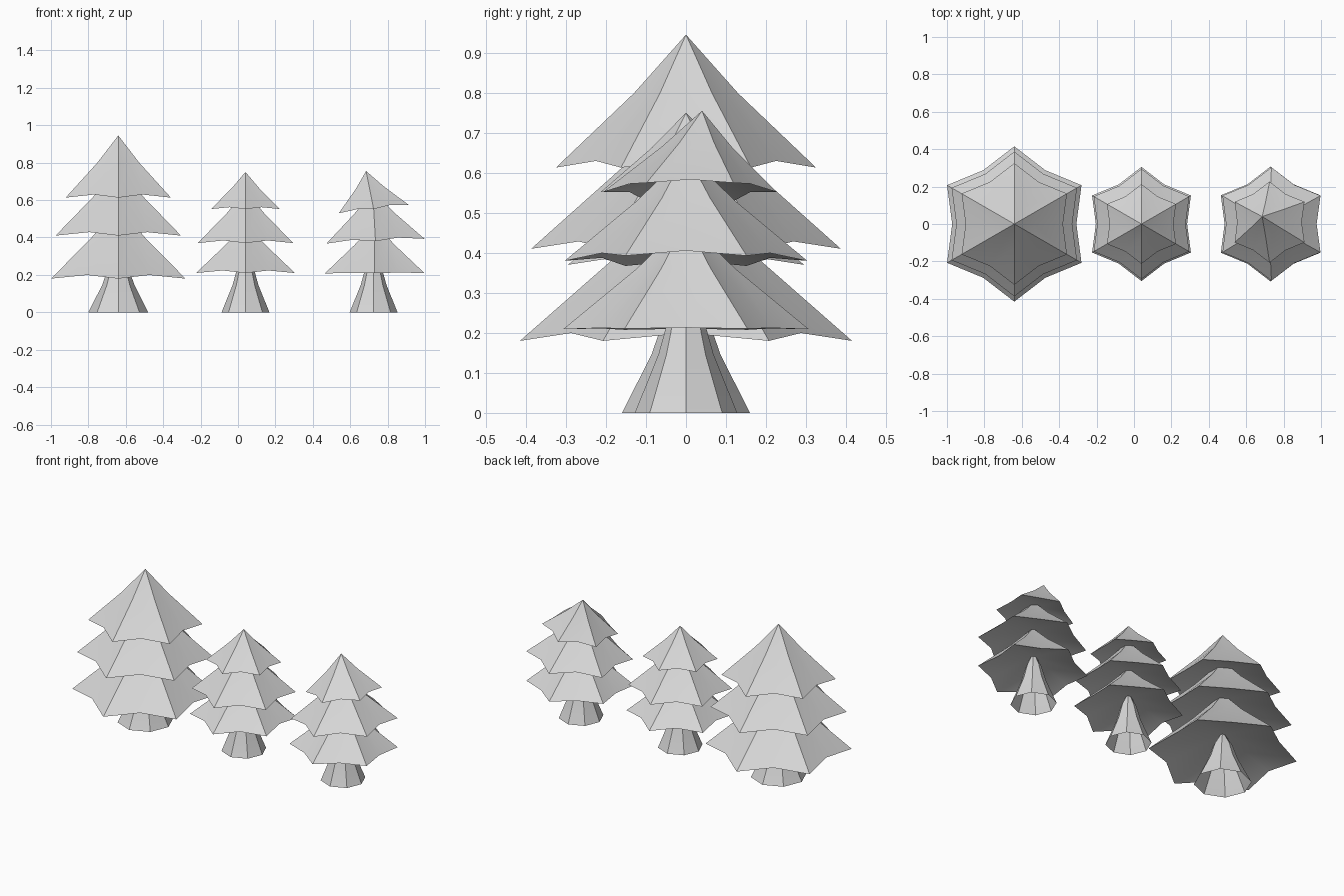
import bpy
import bmesh
from math import cos, sin, radians, tau
from mathutils import Vector, Matrix

cube = bpy.data.objects.get("Cube")
if cube:
    bpy.data.objects.remove(cube)

PALE_GREY = (0.68, 0.68, 0.68, 1)
material = bpy.data.materials.new("pale_grey")
material.use_nodes = True
material.diffuse_color = PALE_GREY
material.node_tree.nodes["Principled BSDF"].inputs["Base Color"].default_value = PALE_GREY


def finish(name, bm, angle):
    bmesh.ops.recalc_face_normals(bm, faces=bm.faces)
    mesh = bpy.data.meshes.new(name)
    bm.to_mesh(mesh)
    bm.free()
    mesh.materials.append(material)
    obj = bpy.data.objects.new(name, mesh)
    bpy.context.collection.objects.link(obj)
    bpy.ops.object.select_all(action="DESELECT")
    obj.select_set(True)
    bpy.context.view_layer.objects.active = obj
    bpy.ops.object.shade_smooth_by_angle(angle=radians(angle))


def skin(bm, rings, tip):
    """Join rings of points with quads, close them at a tip, return the first ring."""
    rings = [[bm.verts.new(p) for p in ring] for ring in rings]
    tip = bm.verts.new(tip)
    count = len(rings[0])
    for i in range(count):
        j = (i + 1) % count
        for low, high in zip(rings, rings[1:]):
            bm.faces.new((low[i], low[j], high[j], high[i]))
        bm.faces.new((rings[-1][i], rings[-1][j], tip))
    return rings[0]


def branch_tier(name, centre, radius, apex, tilt=0, lift=0.05):
    """Six-pointed skirt of needles with a shallow hollow underneath."""
    centre, apex = Vector(centre), Vector(apex)
    height = apex.z - centre.z
    turn = Matrix.Rotation(radians(-tilt), 3, "Y")

    def ring(r, valley, rise, raised):
        base = centre.lerp(apex, rise)
        points = []
        for k in range(12):
            a = tau * k / 12
            # odd steps are points, even steps are valleys
            reach, up = (r, 0) if k % 2 else (r * valley, raised)
            points.append(base + turn @ Vector((reach * cos(a), reach * sin(a), up)))
        return points

    bm = bmesh.new()
    rim = skin(bm, [ring(radius, 0.8, 0, height * lift),
                    ring(radius * 0.4, 0.83, 0.56, 0)], apex)
    # underside rises gently from the rim to the middle
    hollow = bm.verts.new(centre.lerp(apex, 0.33))
    for i in range(12):
        bm.faces.new((rim[i - 1], rim[i], hollow))
    finish(name, bm, 28)


def trunk(name, x, radius, height):
    """Flared eight-sided trunk, tapering away inside the lowest branches."""
    def ring(r, z):
        return [(x + r * cos(tau * k / 8), r * sin(tau * k / 8), z) for k in range(8)]

    bm = bmesh.new()
    skin(bm, [ring(radius, 0), ring(radius * 0.54, height * 0.44),
              ring(radius * 0.34, height * 0.72)], (x, 0, height))
    finish(name, bm, 30)


# Upright trees: name, x, trunk radius and height, tiers of (rim z, radius, apex z)
upright_trees = [
    ("large", -0.64, 0.16, 0.33,
     [(0.18, 0.415, 0.57), (0.41, 0.387, 0.78), (0.613, 0.325, 0.945)]),
    ("small", 0.04, 0.128, 0.33,
     [(0.21, 0.305, 0.48), (0.37, 0.295, 0.65), (0.552, 0.213, 0.75)]),
]
for size, x, trunk_radius, trunk_height, tiers in upright_trees:
    trunk(size + "_tree_trunk", x, trunk_radius, trunk_height)
    for part, (z, radius, top) in zip(("lower", "middle", "upper"), tiers):
        branch_tier(f"{size}_tree_{part}_branches", (x, 0, z), radius, (x, 0, top))

# Leaning tree
trunk("leaning_tree_trunk", 0.725, 0.128, 0.33)
branch_tier("leaning_tree_lower_branches", (0.73, 0, 0.209), 0.307, (0.73, 0, 0.48), 0.3, 0.01)
branch_tier("leaning_tree_middle_branches", (0.735, 0, 0.38), 0.303, (0.72, 0, 0.65), 2.8)
branch_tier("leaning_tree_upper_branches", (0.725, 0.01, 0.552), 0.217, (0.685, 0.04, 0.755), 7)
